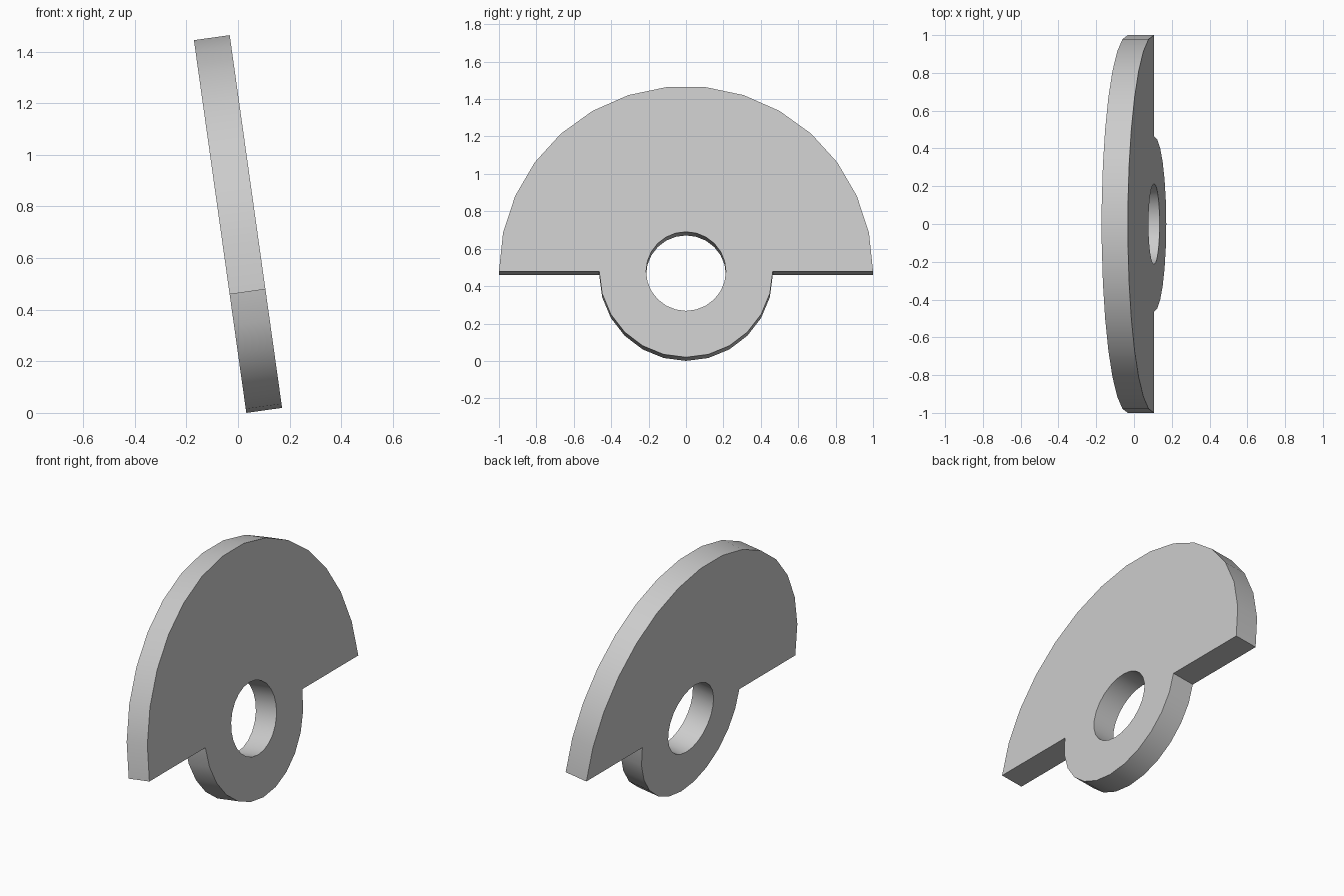
import bpy, bmesh
from math import radians, sin, cos
from mathutils import Matrix

cube = bpy.data.objects.get("Cube")
if cube:
    bpy.data.objects.remove(cube, do_unlink=True)

THICKNESS = 0.14
TILT = radians(-8)
OUTER, HUB, BORE = 1.0, 0.464, 0.2135


def arc(radius, start, end, steps):
    """Points of an arc in the upright YZ plane, both ends included."""
    angles = [radians(start + (end - start) * i / steps) for i in range(steps + 1)]
    return [(-THICKNESS / 2, radius * cos(a), radius * sin(a)) for a in angles]


def add_loop(bm, points):
    verts = [bm.verts.new(p) for p in points]
    return [bm.edges.new((v, verts[i - 1])) for i, v in enumerate(verts)]


# Material
grey = bpy.data.materials.new("light_grey")
grey.use_nodes = True
grey.diffuse_color = (0.6, 0.6, 0.6, 1)
grey.node_tree.nodes["Principled BSDF"].inputs["Base Color"].default_value = (0.6, 0.6, 0.6, 1)

# Profile: half disc above, smaller hub half below, round bore in the middle
bm = bmesh.new()
edges = add_loop(bm, arc(OUTER, 0, 180, 15) + arc(HUB, 180, 360, 12))
edges += add_loop(bm, arc(BORE, 0, 360, 24)[:-1])
bmesh.ops.triangle_fill(bm, use_beauty=True, use_dissolve=False, edges=edges)

# Give the profile its thickness
result = bmesh.ops.extrude_face_region(bm, geom=bm.faces[:], use_keep_orig=True)
moved = [g for g in result["geom"] if isinstance(g, bmesh.types.BMVert)]
bmesh.ops.translate(bm, verts=moved, vec=(THICKNESS, 0, 0))
bmesh.ops.recalc_face_normals(bm, faces=bm.faces[:])

# Lean the plate back, then stand it on the ground and centre it
bmesh.ops.rotate(bm, verts=bm.verts[:], matrix=Matrix.Rotation(TILT, 3, 'Y'))
xs = [v.co.x for v in bm.verts]
lowest = min(v.co.z for v in bm.verts)
bmesh.ops.translate(bm, verts=bm.verts[:], vec=(-(min(xs) + max(xs)) / 2, 0, -lowest))

mesh = bpy.data.meshes.new("half_disc_plate")
bm.to_mesh(mesh)
bm.free()
mesh.materials.append(grey)
plate = bpy.data.objects.new("half_disc_plate", mesh)
bpy.context.collection.objects.link(plate)

# Smooth rims with sharp corners
bpy.ops.object.select_all(action='DESELECT')
plate.select_set(True)
bpy.context.view_layer.objects.active = plate
bpy.ops.object.shade_smooth_by_angle(angle=radians(30))
